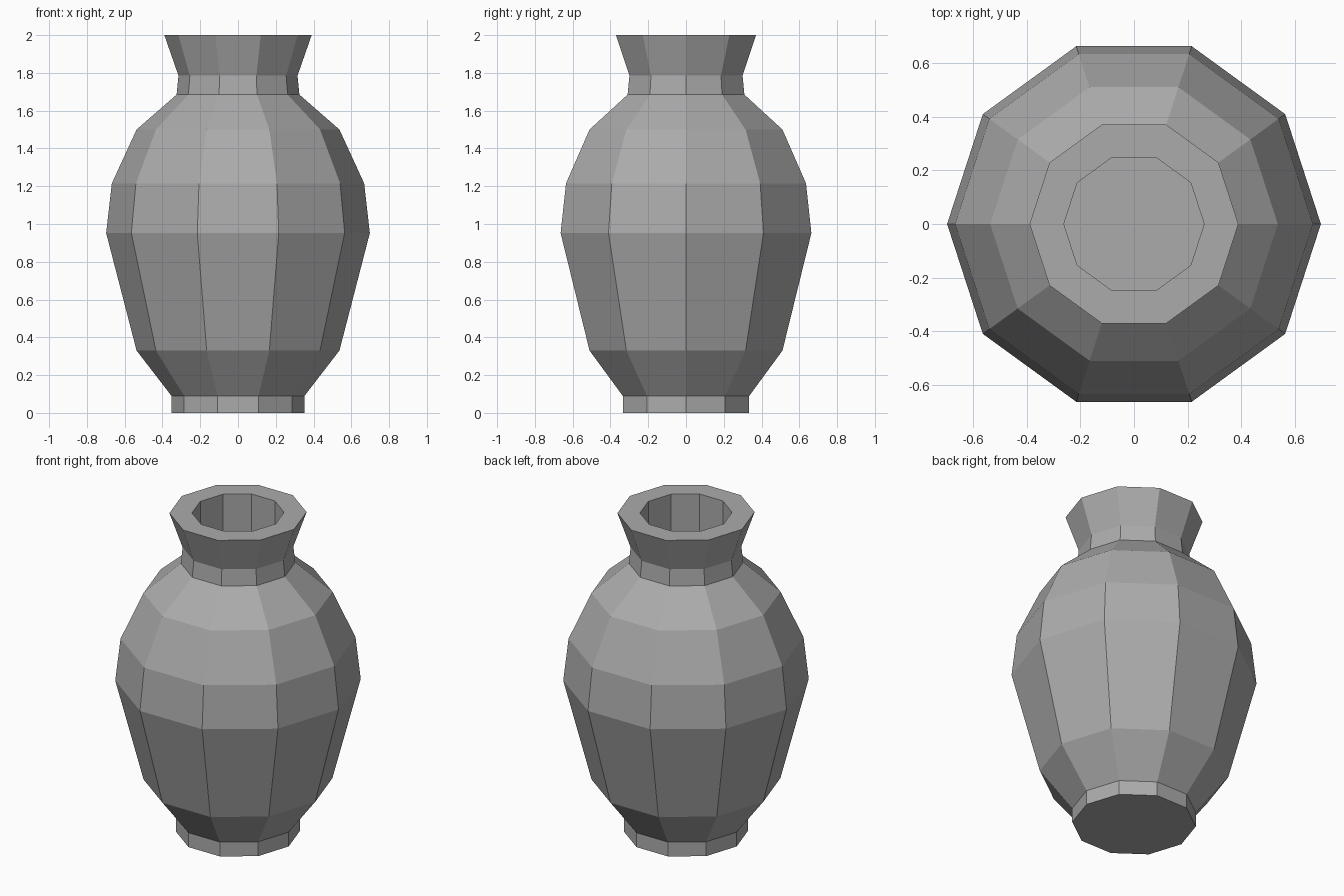
import bpy
import bmesh
from math import tau
from mathutils import Vector

SIDES = 10

cube = bpy.data.objects.get("Cube")
if cube:
    bpy.data.objects.remove(cube, do_unlink=True)


def make_material(name, colour):
    mat = bpy.data.materials.new(name)
    mat.use_nodes = True
    mat.diffuse_color = colour
    mat.node_tree.nodes["Principled BSDF"].inputs["Base Color"].default_value = colour
    return mat


def lathe(name, profile, mat):
    """Turn an open (radius, height) profile round z and cap both ends."""
    bm = bmesh.new()
    verts = [bm.verts.new((r, 0, z)) for r, z in profile]
    edges = [bm.edges.new(pair) for pair in zip(verts, verts[1:])]
    bmesh.ops.spin(bm, geom=verts + edges, cent=Vector(), axis=Vector((0, 0, 1)),
                   angle=tau, steps=SIDES, use_duplicate=False)
    bmesh.ops.remove_doubles(bm, verts=bm.verts[:], dist=0.0005)
    # Close the base and the floor of the bore with single flat faces
    rims = [e for e in bm.edges if e.is_boundary]
    bmesh.ops.holes_fill(bm, edges=rims, sides=SIDES)
    bmesh.ops.recalc_face_normals(bm, faces=bm.faces[:])
    mesh = bpy.data.meshes.new(name)
    bm.to_mesh(mesh)
    bm.free()
    mesh.materials.append(mat)
    obj = bpy.data.objects.new(name, mesh)
    bpy.context.collection.objects.link(obj)


clay = make_material("grey clay", (0.41, 0.41, 0.41, 1))

# Outer wall from foot to lip, then down the straight inner bore
foot = [(0.352, 0), (0.352, 0.09)]
belly = [(0.537, 0.33), (0.698, 0.952), (0.668, 1.215), (0.537, 1.5)]
neck = [(0.325, 1.685), (0.315, 1.785)]
lip = [(0.39, 2.0), (0.262, 2.0)]
bore = [(0.262, 0.5)]
lathe("vase", foot + belly + neck + lip + bore, clay)
